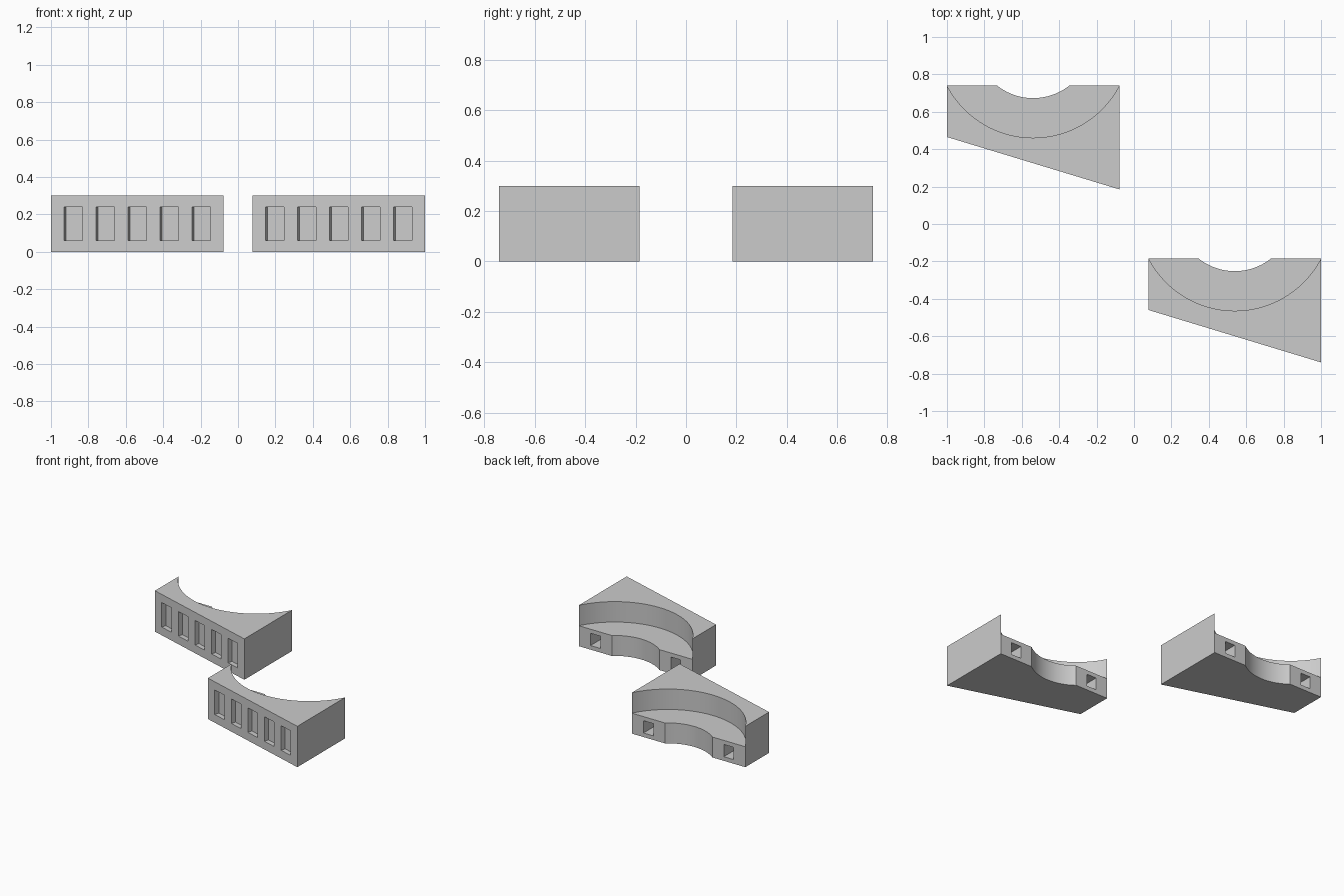
import bpy, bmesh
from math import asin, atan2, sin, cos, pi
from mathutils import Matrix, Vector

if "Cube" in bpy.data.objects:
    bpy.data.objects.remove(bpy.data.objects["Cube"])

W, H, TIER = 0.922, 0.30, 0.15          # block width, height, ledge height
BACK, LEFT, RIGHT = 0.74, 0.465, 0.185  # y of back face and of both front corners
X0 = -1.0
CX = X0 + W / 2
SLOPE = atan2(RIGHT - LEFT, W)


def make_object(name, bm):
    bmesh.ops.recalc_face_normals(bm, faces=bm.faces)
    mesh = bpy.data.meshes.new(name)
    bm.to_mesh(mesh)
    bm.free()
    ob = bpy.data.objects.new(name, mesh)
    bpy.context.collection.objects.link(ob)
    return ob


def prism(name, points, z0, z1):
    bm = bmesh.new()
    face = bm.faces.new([bm.verts.new((x, y, z0)) for x, y in points])
    ext = bmesh.ops.extrude_face_region(bm, geom=[face])
    top = [v for v in ext["geom"] if isinstance(v, bmesh.types.BMVert)]
    bmesh.ops.translate(bm, verts=top, vec=(0, 0, z1 - z0))
    return make_object(name, bm)


def arc(half, depth, n):
    """Arc dipping from the back face, listed from right to left."""
    r = (half * half + depth * depth) / (2 * depth)
    a = asin(half / r)
    cy = BACK - depth + r
    return [(CX + r * sin(a - 2 * a * i / n), cy - r * cos(a - 2 * a * i / n))
            for i in range(n + 1)]


def cut(ob, cutter):
    mod = ob.modifiers.new("cut", "BOOLEAN")
    mod.operation, mod.solver, mod.object = "DIFFERENCE", "EXACT", cutter
    bpy.context.view_layer.objects.active = ob
    bpy.ops.object.modifier_apply(modifier=mod.name)
    bpy.data.objects.remove(cutter)


# wedge body with the small curved notch in its back
outline = [(X0, LEFT), (X0 + W, RIGHT), (X0 + W, BACK)]
outline += arc(0.193, 0.067, 32) + [(X0, BACK)]
body = prism("stepped_block_left", outline, 0, H)

# large curved step above the ledge
big = arc(W / 2 - 0.0005, 0.279, 64)
big = [(big[0][0], BACK + 0.1)] + big + [(big[-1][0], BACK + 0.1)]
cut(body, prism("step_cutter", big, TIER, H + 0.1))

# window recesses along the slanted front and square sockets in the back
bm = bmesh.new()


def box(center, size, angle=0.0):
    m = (Matrix.Translation(Vector(center)) @ Matrix.Rotation(angle, 4, "Z")
         @ Matrix.Diagonal((*size, 1)))
    bmesh.ops.create_cube(bm, size=1, matrix=m)


for i in range(-2, 3):
    x = CX + i * 0.171
    y = LEFT + (x - X0) * (RIGHT - LEFT) / W
    box((x, y, 0.15), (0.103, 0.07, 0.18), SLOPE)
for side in (-1, 1):
    box((CX + side * (W / 2 - 0.135), BACK, 0.075), (0.08, 0.30, 0.09))
cut(body, make_object("recess_cutter", bm))

# smooth curves, crisp edges
body.select_set(True)
bpy.context.view_layer.objects.active = body
bpy.ops.object.shade_smooth_by_angle(angle=pi / 6)

# second identical block
twin = body.copy()
twin.data = body.data.copy()
twin.name = "stepped_block_right"
twin.location = (2 - W, -0.925, 0)
bpy.context.collection.objects.link(twin)
